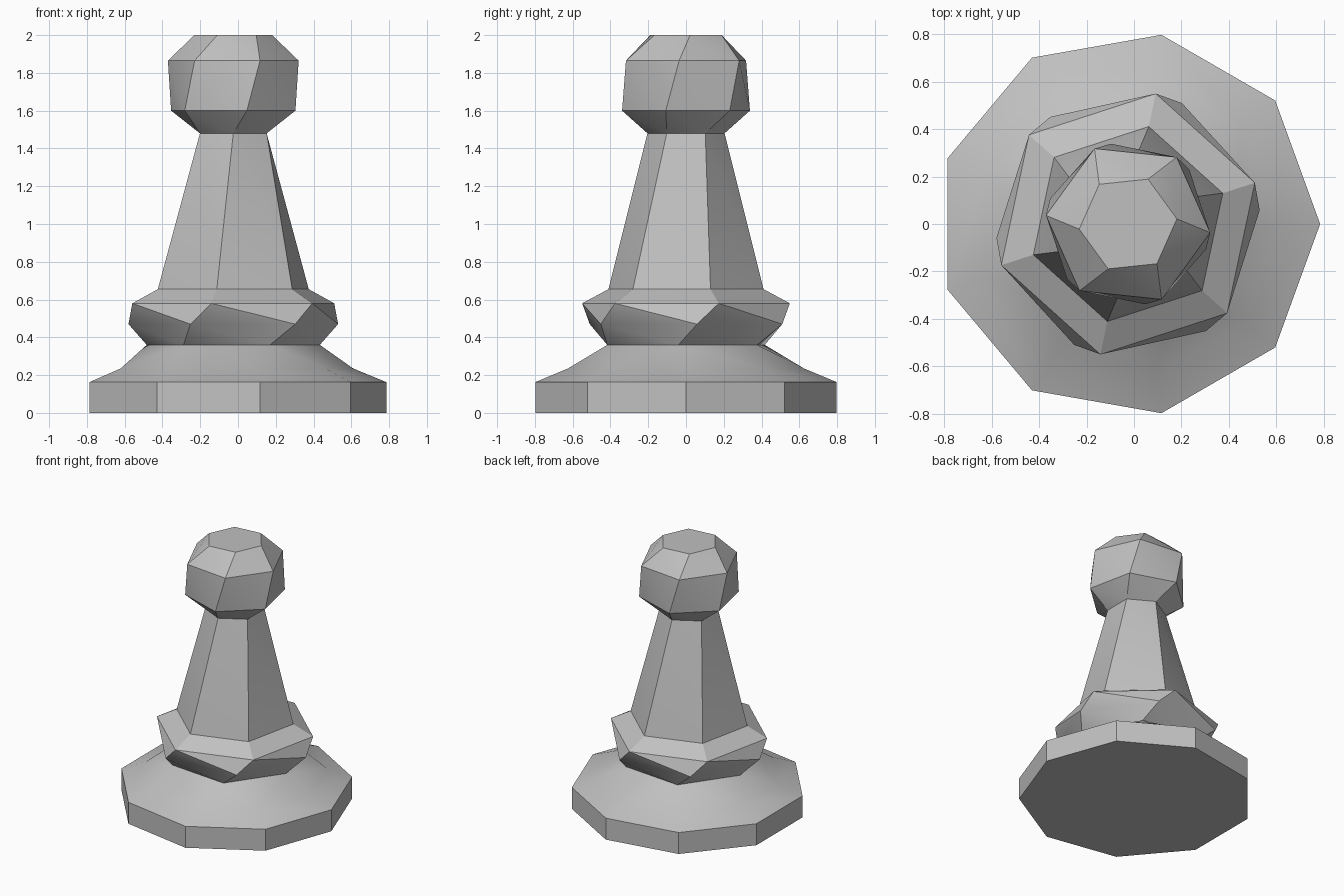
import bpy, bmesh
from math import cos, sin, radians

if "Cube" in bpy.data.objects:
    bpy.data.objects.remove(bpy.data.objects["Cube"])

CENTRE_X = -0.025

grey = bpy.data.materials.new("plain grey")
grey.use_nodes = True
colour = (0.53, 0.53, 0.53, 1)
grey.diffuse_color = colour
grey.node_tree.nodes["Principled BSDF"].inputs["Base Color"].default_value = colour


def bridge(bm, low, high):
    """Join two rings of any vertex counts, always along the shorter diagonal."""
    n, m = len(low), len(high)
    i = j = 0
    while i < n or j < m:
        a, b = low[i % n], high[j % m]
        a2, b2 = low[(i + 1) % n], high[(j + 1) % m]
        step_low = (a2.co - b.co).length <= (a.co - b2.co).length + 1e-5
        if j == m or (i < n and step_low):
            bm.faces.new((a, a2, b))
            i += 1
        else:
            bm.faces.new((a, b2, b))
            j += 1


def turned_part(name, rings, cap_bottom=False, cap_top=False):
    """Stack polygon rings given as (sides, radius, height, twist in degrees)."""
    bm = bmesh.new()
    loops = []
    for sides, radius, z, twist in rings:
        angles = [radians(twist + 360 * k / sides) for k in range(sides)]
        loops.append([bm.verts.new((CENTRE_X + radius * cos(a), radius * sin(a), z))
                      for a in angles])
    for low, high in zip(loops, loops[1:]):
        bridge(bm, low, high)
    if cap_bottom:
        bm.faces.new(loops[0][::-1])
    if cap_top:
        bm.faces.new(loops[-1])
    # merge the flat triangle pairs back into quads
    bmesh.ops.dissolve_limit(bm, angle_limit=radians(0.5),
                             verts=bm.verts, edges=bm.edges)
    mesh = bpy.data.meshes.new(name)
    bm.to_mesh(mesh)
    bm.free()
    mesh.materials.append(grey)
    obj = bpy.data.objects.new(name, mesh)
    bpy.context.collection.objects.link(obj)
    bpy.ops.object.select_all(action="DESELECT")
    obj.select_set(True)
    bpy.context.view_layer.objects.active = obj
    bpy.ops.object.shade_smooth_by_angle(angle=radians(30))
    return obj


# Nine-sided foot with a hollowed slope up to the six-sided waist
turned_part("foot", [(9, 0.81, 0, 0), (9, 0.81, 0.163, 0),
                     (9, 0.635, 0.235, 0), (6, 0.46, 0.36, -5)], cap_bottom=True)

# Twisted collar
turned_part("collar", [(6, 0.46, 0.36, -5), (6, 0.558, 0.47, 6),
                       (6, 0.562, 0.58, 18), (6, 0.42, 0.655, 18)])

# Tapering shaft
turned_part("shaft", [(6, 0.42, 0.655, 18), (6, 0.204, 1.48, 30)])

# Faceted head
turned_part("head", [(6, 0.204, 1.48, 30), (6, 0.346, 1.6, 42),
                     (6, 0.348, 1.865, 54), (6, 0.207, 2, 66)], cap_top=True)
